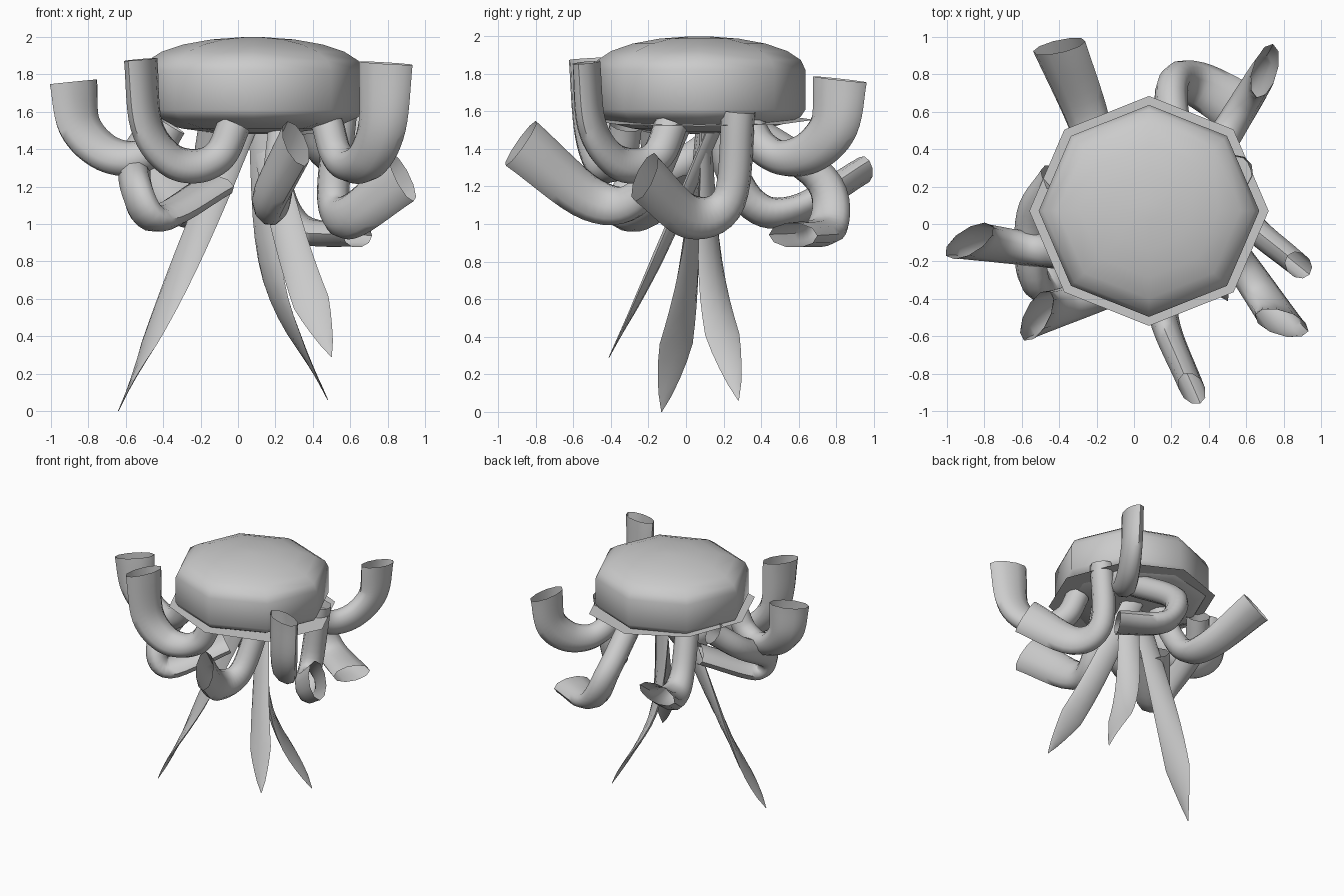
import bpy, bmesh, math
from mathutils import Vector, Quaternion

if "Cube" in bpy.data.objects:
    bpy.data.objects.remove(bpy.data.objects["Cube"])

CENTRE = Vector((0.08, 0.07, 0))
ROOT_Z = 1.53


def bridge(bm, rings):
    """Join neighbouring rings of vertices with quads."""
    for a, b in zip(rings, rings[1:]):
        for i in range(len(a)):
            bm.faces.new((a[i - 1], a[i], b[i], b[i - 1]))


def finish(name, bm):
    bmesh.ops.recalc_face_normals(bm, faces=bm.faces)
    mesh = bpy.data.meshes.new(name)
    bm.to_mesh(mesh)
    bm.free()
    obj = bpy.data.objects.new(name, mesh)
    bpy.context.collection.objects.link(obj)
    bpy.ops.object.select_all(action='DESELECT')
    obj.select_set(True)
    bpy.context.view_layer.objects.active = obj
    bpy.ops.object.shade_smooth_by_angle(angle=math.radians(60))


def octagon(bm, radius, z, slope=0.0):
    ring = []
    for i in range(8):
        a = math.pi * i / 4
        x, y = radius * math.cos(a), 0.96 * radius * math.sin(a)
        ring.append(bm.verts.new(CENTRE + Vector((x, y, z + slope * x))))
    return ring


def spline(points, steps):
    """Smooth path through the control points."""
    p = [Vector(q) for q in points]
    p = [2 * p[0] - p[1]] + p + [2 * p[-1] - p[-2]]
    path = []
    for a, b, c, d in zip(p, p[1:], p[2:], p[3:]):
        for k in range(steps):
            t = k / steps
            bend = (2 * a - 5 * b + 4 * c - d) + (3 * b - a - 3 * c + d) * t
            path.append(b + (c - a) * t / 2 + bend * t * t / 2)
    return path + [p[-2]]


def sweep(name, points, heading, size, sides, twist=0.0):
    """Oval section carried from the free tip to the root; its wide axis starts at heading."""
    path = spline(points, 7)
    last = len(path) - 1
    wide = Vector((math.cos(math.radians(heading)), math.sin(math.radians(heading)), 0))
    bm, rings = bmesh.new(), []
    for i, p in enumerate(path):
        tangent = (path[min(i + 1, last)] - path[max(i - 1, 0)]).normalized()
        wide = (wide - tangent * wide.dot(tangent)).normalized()
        t = i / last
        across = Quaternion(tangent, math.radians(twist) * t) @ wide
        thin = tangent.cross(across)
        rw, rt = size(t)
        ring = []
        for k in range(sides):
            a = 2 * math.pi * k / sides
            ring.append(bm.verts.new(p + across * rw * math.cos(a) + thin * rt * math.sin(a)))
        rings.append(ring)
    bridge(bm, rings)
    finish(name, bm)


def arm_size(t):
    s = min(t / 0.7, 1)
    return 0.15 - 0.06 * s, 0.066 + 0.022 * s


def blade_size(t):
    point = min(1, t / 0.28) ** 0.8
    return 0.002 + 0.105 * point * (1 - 0.3 * t), 0.002 + 0.025 * min(1, t * 2)


def arm(name, heading, *points):
    sweep(name, points, heading, arm_size, 10)


def hooked_arm(name, heading, tip, root, run_z):
    """Upright tip, rounded elbow, level run, then a rise to the bell."""
    top, base = Vector(tip), Vector((*root, ROOT_Z))
    points = [top, top.lerp(base, 0.06)]
    points[1].z = ROOT_Z
    for along, lift in ((0.3, 0.04), (0.6, 0), (0.85, 0.06)):
        p = top.lerp(base, along)
        p.z = run_z + lift
        points.append(p)
    arm(name, heading, *points, base)


def blade(name, heading, twist, *points):
    sweep(name, points, heading, blade_size, 8, twist)


# Faceted bell: domed top, straight wall, shallow underside
bm = bmesh.new()
arc = [math.radians(a) for a in range(0, 90, 17)]
rings = [octagon(bm, 0.59 * math.cos(a), 1.82 + 0.18 * math.sin(a)) for a in reversed(arc)]
rings += [octagon(bm, 0.59 * math.cos(a), 1.61 - 0.13 * math.sin(a)) for a in arc]
bridge(bm, rings)
bm.faces.new(rings[0])
bm.faces.new(rings[-1])
finish("bell", bm)

# Thin tilted rim
bm = bmesh.new()
bridge(bm, [octagon(bm, r, 1.555, -0.055) for r in (0.48, 0.64)])
finish("bell_rim", bm)

# Open-ended arms with upright tips
hooked_arm("arm_right", 32, (-0.88, -0.09, 1.76), (-0.36, -0.16), 1.35)
hooked_arm("arm_front_right", 63, (-0.52, -0.49, 1.88), (-0.02, -0.32), 1.31)
hooked_arm("arm_front_left", -17, (0.79, -0.53, 1.86), (0.48, -0.08), 1.31)
hooked_arm("arm_back_left", 73, (0.7, 0.82, 1.77), (0.4, 0.33), 1.35)

# Open-ended arms that swoop lower
arm("arm_front", -65, (0.31, -0.88, 1.43), (0.16, -0.5, 1.13),
    (0.2, -0.25, 1.15), (0.25, -0.06, ROOT_Z))
arm("arm_left", -40, (0.88, -0.22, 1.25), (0.6, 0.02, 1.04),
    (0.51, 0.23, 1.13), (0.55, 0.28, 1.6))
arm("arm_back", 73, (0.64, 0.57, 0.94), (0.33, 0.75, 0.98),
    (0.2, 0.72, 1.24), (0.25, 0.3, ROOT_Z))
arm("arm_back_right", -17, (-0.4, 0.95, 1.29), (-0.25, 0.57, 1.07),
    (-0.19, 0.33, 1.13), (-0.12, 0.14, ROOT_Z))
arm("arm_lower_right", 135, (-0.13, 0.03, 1.2), (-0.43, -0.28, 1.03),
    (-0.54, -0.28, 1.18), (-0.54, 0.05, 1.36), (-0.42, 0.25, ROOT_Z))

# Twisted trailing blades with pointed ends
blade("blade_right", 85, 100, (-0.64, -0.13, 0), (-0.34, 0, 0.66), (0.03, 0.08, ROOT_Z))
blade("blade_back_left", 85, 80, (0.48, 0.28, 0.06), (0.19, 0.14, 0.7), (0.13, 0.1, ROOT_Z))
blade("blade_front_left", 0, -25, (0.5, -0.41, 0.29), (0.31, -0.15, 0.82), (0.12, 0.16, ROOT_Z))
